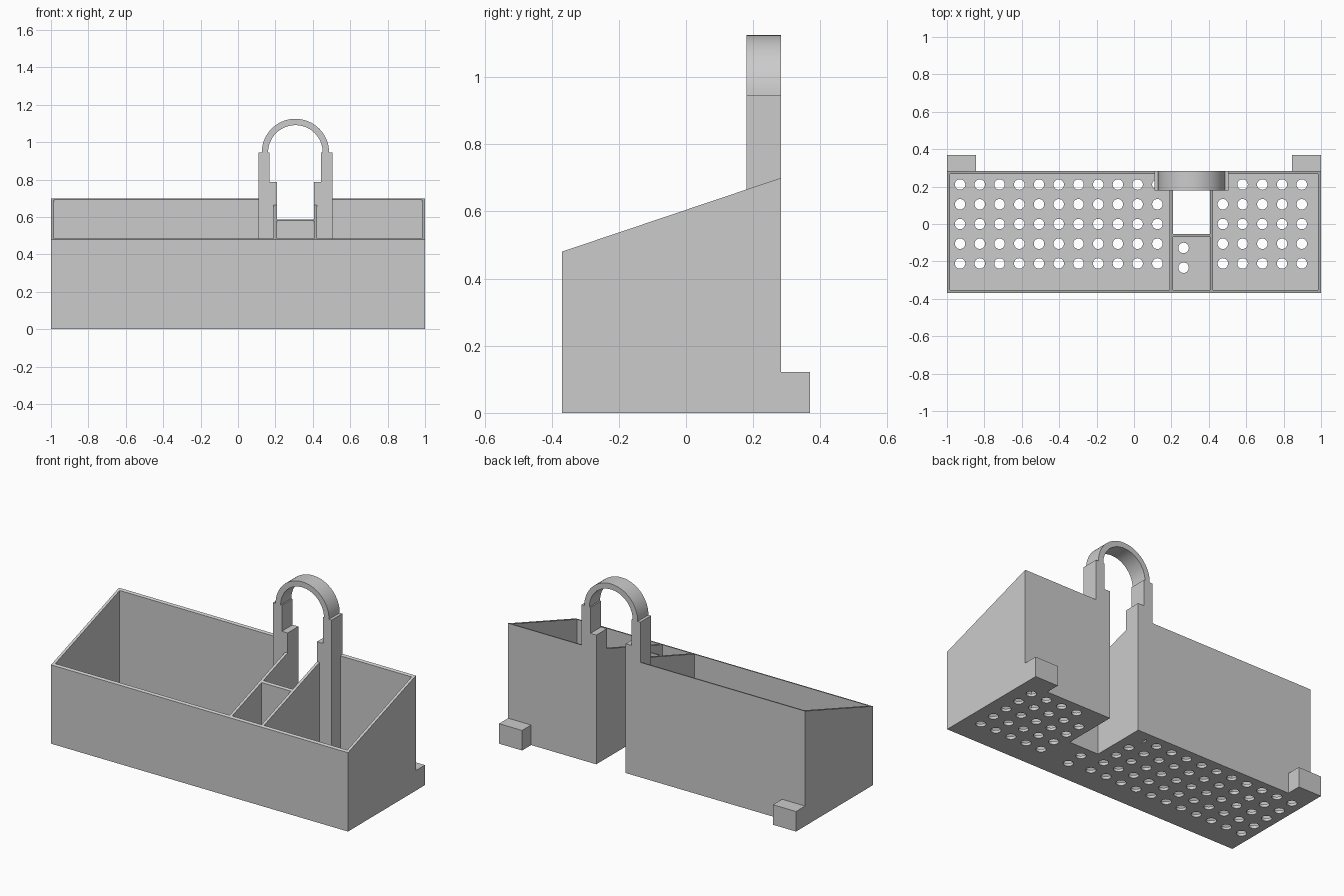
import bpy
import bmesh
import math
from mathutils import Vector

if "Cube" in bpy.data.objects:
    bpy.data.objects.remove(bpy.data.objects["Cube"])

grey = bpy.data.materials.new("light grey plastic")
grey.use_nodes = True
grey.diffuse_color = (0.6, 0.6, 0.6, 1)
grey.node_tree.nodes["Principled BSDF"].inputs["Base Color"].default_value = (0.6, 0.6, 0.6, 1)

# Main dimensions
WALL = 0.017
FRONT, BACK = -0.37, 0.283
FRONT_TOP, BACK_TOP = 0.48, 0.70
SLOT_L, SLOT_R = 0.208, 0.406
SLOT_Y = -0.053
ARCH_X, ARCH_Z = 0.307, 0.945


def prism(bm, outline, offset):
    """Extrude a planar outline along an offset vector."""
    face = bm.faces.new([bm.verts.new(p) for p in outline])
    new = bmesh.ops.extrude_face_region(bm, geom=[face])["geom"]
    verts = [g for g in new if isinstance(g, bmesh.types.BMVert)]
    bmesh.ops.translate(bm, verts=verts, vec=Vector(offset))


def block(bm, x0, x1, y0, y1, z0, z1):
    prism(bm, [(x0, y0, z0), (x1, y0, z0), (x1, y1, z0), (x0, y1, z0)], (0, 0, z1 - z0))


def finish(bm, name):
    bmesh.ops.recalc_face_normals(bm, faces=bm.faces)
    mesh = bpy.data.meshes.new(name)
    bm.to_mesh(mesh)
    bm.free()
    mesh.materials.append(grey)
    obj = bpy.data.objects.new(name, mesh)
    bpy.context.collection.objects.link(obj)
    return obj


def select(obj):
    bpy.ops.object.select_all(action='DESELECT')
    obj.select_set(True)
    bpy.context.view_layer.objects.active = obj


def cut(obj, cutter):
    mod = obj.modifiers.new("cut", 'BOOLEAN')
    mod.operation = 'DIFFERENCE'
    mod.solver = 'EXACT'
    mod.object = cutter
    select(obj)
    bpy.ops.object.modifier_apply(modifier=mod.name)
    bpy.data.objects.remove(cutter)


# Caddy body with a sloping rim
bm = bmesh.new()
prism(bm, [(-1, FRONT, 0), (-1, BACK, 0), (-1, BACK, BACK_TOP), (-1, FRONT, FRONT_TOP)], (2, 0, 0))
body = finish(bm, "caddy_body")

# Three compartments and the open slot at the back
bm = bmesh.new()
inner_front, inner_back = FRONT + WALL, BACK - WALL
block(bm, -1 + WALL, SLOT_L - WALL, inner_front, inner_back, WALL, 1)
block(bm, SLOT_R + WALL, 1 - WALL, inner_front, inner_back, WALL, 1)
block(bm, SLOT_L, SLOT_R, inner_front, SLOT_Y - WALL, WALL, 1)
block(bm, SLOT_L, SLOT_R, SLOT_Y, 0.5, -0.1, 1)
cut(body, finish(bm, "compartment_cutter"))

# Drain holes in the floor
PITCH = 0.1055
spots = [(-0.93 + PITCH * i, PITCH * j) for i in range(11) for j in range(-2, 3)]
spots += [(0.475 + PITCH * i, PITCH * j) for i in range(5) for j in range(-2, 3)]
spots += [(0.265, -0.128), (0.265, -0.128 - PITCH)]
bm = bmesh.new()
for x, y in spots:
    ring = [(x + 0.028 * math.cos(a), y + 0.028 * math.sin(a), -0.05)
            for a in (math.tau * k / 24 for k in range(24))]
    prism(bm, ring, (0, 0, 0.12))
cut(body, finish(bm, "drain_hole_cutter"))
select(body)
bpy.ops.object.shade_smooth_by_angle(angle=math.radians(30))


# Handle: stepped posts joined by a round arch
def arc(radius, steps=32):
    return [(radius * math.cos(math.pi * k / steps), ARCH_Z + radius * math.sin(math.pi * k / steps))
            for k in range(steps + 1)]


half_slot = (SLOT_R - SLOT_L) / 2
outer_right = [(half_slot, 0), (0.198, 0), (0.198, ARCH_Z)]
inner_right = [(0.138, ARCH_Z), (0.138, 0.787), (half_slot, 0.787)]
mirror = lambda pts: [(-x, z) for x, z in reversed(pts)]
outline = (outer_right + arc(0.18) + mirror(outer_right)
           + mirror(inner_right) + arc(0.146)[::-1] + inner_right)
bm = bmesh.new()
prism(bm, [(ARCH_X + x, 0.18, z) for x, z in outline], (0, BACK - 0.18, 0))
handle = finish(bm, "arched_handle")
select(handle)
bpy.ops.object.shade_smooth_by_angle(angle=math.radians(30))

# Rear spacer feet
for side, name in ((-1, "right_foot"), (1, "left_foot")):
    bm = bmesh.new()
    x0, x1 = sorted((side * 0.845, side))
    block(bm, x0, x1, BACK, 0.37, 0, 0.122)
    finish(bm, name)
